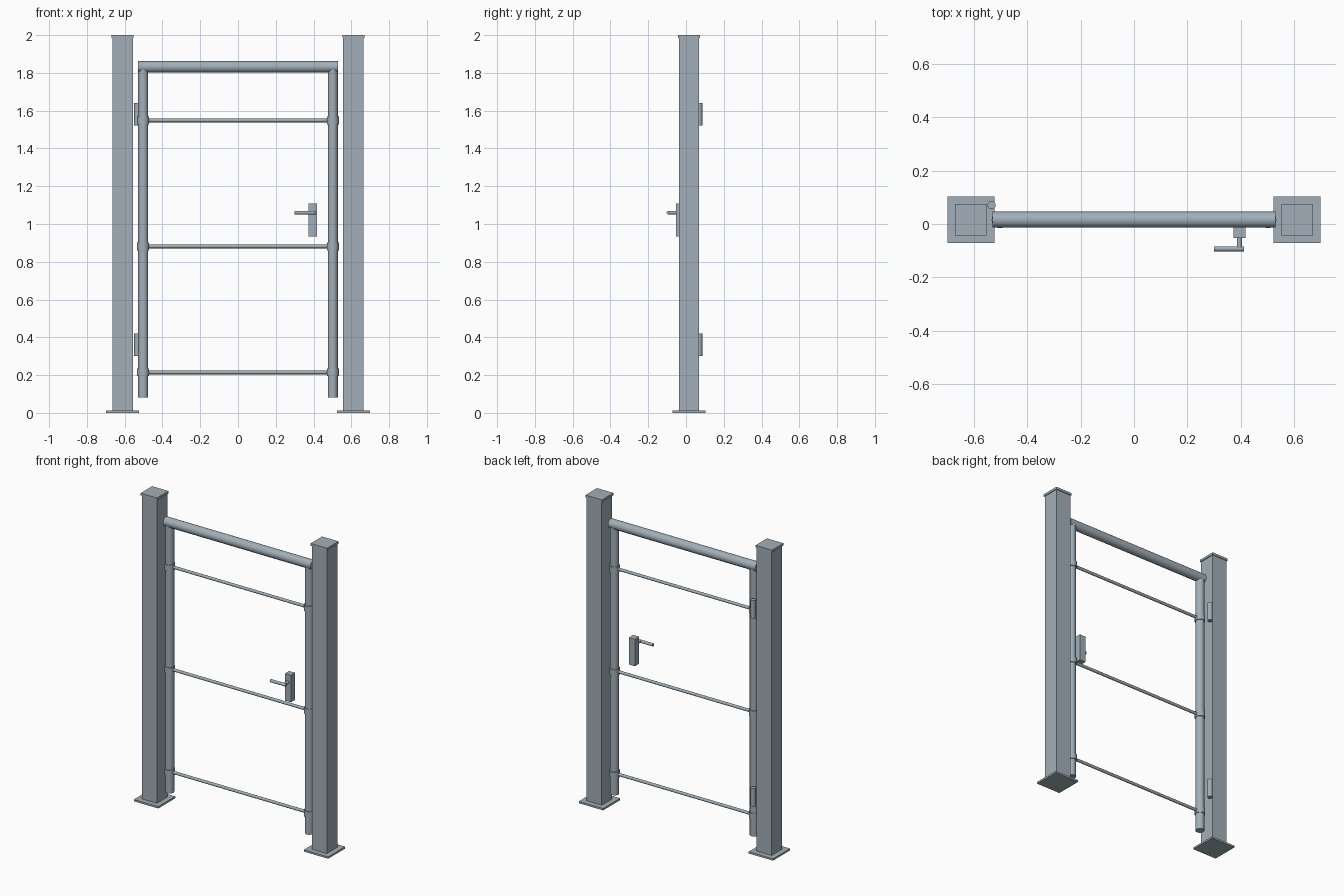
import bpy
from mathutils import Vector

if "Cube" in bpy.data.objects:
    bpy.data.objects.remove(bpy.data.objects["Cube"])

steel = bpy.data.materials.new("galvanised steel")
steel.diffuse_color = (0.36, 0.43, 0.48, 1)
steel.use_nodes = True
steel.node_tree.nodes["Principled BSDF"].inputs["Base Color"].default_value = steel.diffuse_color


def finish(name, smooth=False):
    ob = bpy.context.object
    ob.name = name
    ob.data.materials.append(steel)
    if smooth:
        bpy.ops.object.shade_smooth_by_angle()
    return ob


def box(name, centre, size):
    bpy.ops.mesh.primitive_cube_add(size=1, location=centre)
    bpy.context.object.scale = size
    bpy.ops.object.transform_apply(location=False, rotation=False, scale=True)
    return finish(name)


def rod(name, a, b, radius, sides=32):
    a, b = Vector(a), Vector(b)
    d = b - a
    bpy.ops.mesh.primitive_cylinder_add(
        vertices=sides, radius=radius, depth=d.length, location=(a + b) / 2,
        rotation=d.to_track_quat('Z', 'Y').to_euler())
    return finish(name, True)


Y = 0.016            # plane of the gate
RODS = (0.214, 0.881, 1.548)

for side, s in (("left", -1), ("right", 1)):
    # square post with base plate and cap
    x = s * 0.611
    box(f"{side}_post", (x, Y, 0.999), (0.108, 0.108, 1.974))
    box(f"{side}_base_plate", (x, Y, 0.006), (0.175, 0.175, 0.012))
    box(f"{side}_post_cap", (x, Y, 1.9925), (0.118, 0.118, 0.015))
    # gate upright with a collar at every cross rod
    x = s * 0.502
    rod(f"{side}_upright", (x, Y, 0.082), (x, Y, 1.832), 0.0265)
    for i, z in enumerate(RODS):
        rod(f"{side}_collar_{i}", (x, Y, z - 0.02), (x, Y, z + 0.02), 0.0315)

# top rail and cross rods
rod("top_rail", (-0.53, Y, 1.832), (0.53, Y, 1.832), 0.03)
for i, z in enumerate(RODS):
    rod(f"cross_rod_{i}", (-0.5, Y, z), (0.5, Y, z), 0.0095, 20)

# hinge barrels behind the left upright
for name, z in (("lower", 0.36), ("upper", 1.581)):
    rod(f"{name}_hinge", (-0.534, 0.071, z - 0.06), (-0.534, 0.071, z + 0.06), 0.0155, 24)

# lock case, spindle and lever handle
box("lock_case", (0.395, -0.03, 1.022), (0.044, 0.044, 0.175))
rod("handle_spindle", (0.395, -0.04, 1.06), (0.395, -0.093, 1.06), 0.0095, 20)
rod("handle_lever", (0.30, -0.093, 1.06), (0.412, -0.093, 1.06), 0.0095, 20)
